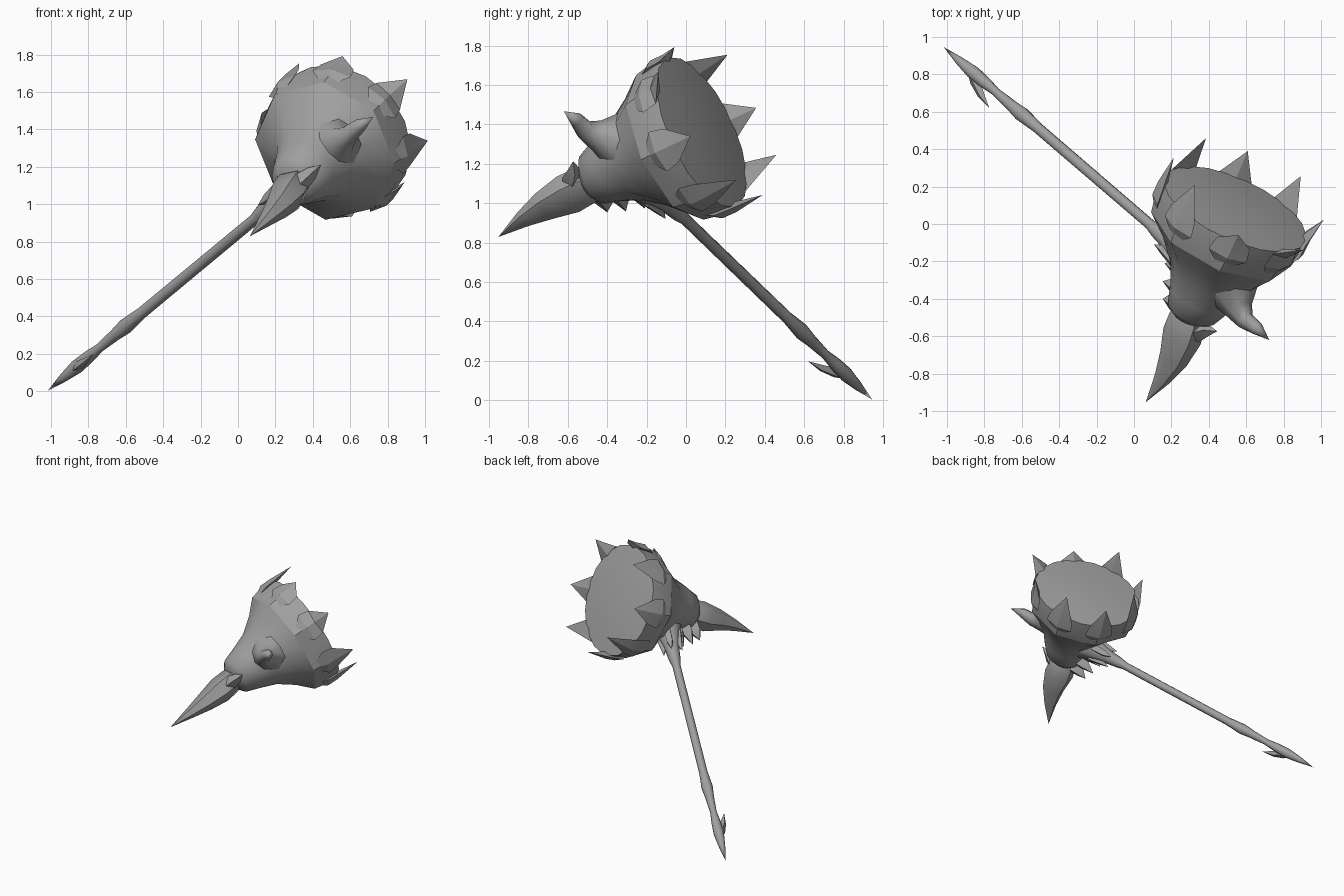
import bpy, bmesh, math
from mathutils import Vector

if "Cube" in bpy.data.objects:
    bpy.data.objects.remove(bpy.data.objects["Cube"])

metal = bpy.data.materials.new("grey_metal")
GREY = (0.35, 0.35, 0.35, 1)
metal.use_nodes = True
metal.diffuse_color = GREY
metal.node_tree.nodes["Principled BSDF"].inputs["Base Color"].default_value = GREY

# Tilted hammer frame: S runs to the striking face, U up the handle, V sideways
CENTRE = Vector((0.47, -0.07, 1.29))
S = Vector((0.39, 0.83, 0.39)).normalized()
U = Vector((0.63, -0.575, 0.52))
U = (U - S * U.dot(S)).normalized()
V = S.cross(U)


def place(p):
    return CENTRE + S * p[0] + U * p[1] + V * p[2]


def skin(name, rings, angle):
    """Join rings of points into a closed skin; zero-size rings become tips."""
    bm = bmesh.new()
    loops = [[bm.verts.new(place(p)) for p in ring] for ring in rings]
    n = len(loops[0])
    for lo, hi in zip(loops, loops[1:]):
        for i in range(n):
            j = (i + 1) % n
            bm.faces.new((lo[i], lo[j], hi[j], hi[i]))
    bm.faces.new(loops[0][::-1])
    bm.faces.new(loops[-1])
    bmesh.ops.remove_doubles(bm, verts=bm.verts, dist=0.0005)
    bmesh.ops.recalc_face_normals(bm, faces=bm.faces)
    mesh = bpy.data.meshes.new(name)
    bm.to_mesh(mesh)
    bm.free()
    mesh.materials.append(metal)
    obj = bpy.data.objects.new(name, mesh)
    bpy.context.collection.objects.link(obj)
    bpy.ops.object.select_all(action="DESELECT")
    obj.select_set(True)
    bpy.context.view_layer.objects.active = obj
    bpy.ops.object.shade_smooth_by_angle(angle=math.radians(angle))


def loft(name, path, radii, sides=6, side=(0, 0, 1), flat=1.0, angle=45):
    """Sweep a polygon along a path; flat scales its width along side."""
    pts = [Vector(p) for p in path]
    rings = []
    for i, (p, r) in enumerate(zip(pts, radii)):
        d = (pts[min(i + 1, len(pts) - 1)] - pts[max(i - 1, 0)]).normalized()
        e1 = Vector(side)
        e1 = (e1 - d * e1.dot(d)).normalized()
        e2 = d.cross(e1)
        turns = [math.tau * k / sides for k in range(sides)]
        rings.append([p + r * (e1 * math.cos(t) * flat + e2 * math.sin(t)) for t in turns])
    skin(name, rings, angle)


def head_ring(s, r, facet, shift):
    """Ring about the head axis; facet pulls it in to an octagon."""
    ring = []
    for k in range(16):
        t = math.tau * k / 16
        q = r * (1 - facet * (k % 2))
        ring.append((s, shift + q * math.cos(t), q * math.sin(t)))
    return ring


# Neck: tapers from the octagonal front rim down to the spike
skin("neck", [head_ring(*row) for row in (
    (-0.5, 0.09, 0, 0.02), (-0.46, 0.14, 0, 0.03), (-0.36, 0.175, 0, 0.04),
    (-0.24, 0.22, 0.02, 0.035), (-0.12, 0.305, 0.05, 0.02), (-0.015, 0.405, 0.076, 0))], 40)

# Drum: flat octagonal panels widening to a round, slightly domed striking face
skin("head_drum", [head_ring(*row) for row in (
    (-0.015, 0.405, 0.076, 0), (0.09, 0.425, 0.06, 0), (0.18, 0.42, 0.01, 0),
    (0.2, 0.22, 0, 0), (0.205, 0, 0, 0))], 22)

# Shaft with swollen grip and pointed pommel
loft("shaft",
     [(-0.24, u, 0.03) for u in (-2.2, -2.07, -1.96, -1.86, -1.77, -1.64, -1.55,
                                 -1.42, -0.48, -0.42, -0.34, -0.24, -0.1)],
     [0, 0.024, 0.038, 0.034, 0.024, 0.032, 0.042, 0.031, 0.03, 0.043, 0.052, 0.08, 0.12],
     8, angle=50)
loft("pommel_barb", [(-0.23, -1.98, 0.03), (-0.27, -1.92, 0.03), (-0.31, -1.85, 0.03),
                     (-0.34, -1.76, 0.03)], [0.03, 0.038, 0.024, 0], 4, flat=0.7)

# Long front spike with a raised collar point
loft("front_spike",
     [(-0.43, 0.0, 0), (-0.52, 0.02, 0.01), (-0.62, 0.025, 0.02), (-0.76, 0.03, 0.03),
      (-0.9, 0.015, 0.035), (-1.075, -0.02, 0.04)],
     [0.08, 0.11, 0.115, 0.085, 0.048, 0], 6, flat=0.85, angle=60)
loft("collar_point", [(-0.6, 0.07, 0.02), (-0.54, 0.11, 0.02), (-0.49, 0.16, 0.02),
                      (-0.46, 0.22, 0.02)], [0.02, 0.05, 0.035, 0], 4)

# Horn flaring out of the neck on the side opposite the shaft
loft("upper_horn",
     [(-0.14, 0.12, 0), (-0.21, 0.22, 0), (-0.265, 0.3, 0), (-0.29, 0.37, 0),
      (-0.28, 0.46, 0), (-0.29, 0.56, 0.01)],
     [0.22, 0.145, 0.08, 0.052, 0.038, 0], 8, flat=0.95, angle=60)

# Teeth under the neck and around the shaft socket
for s, u in ((-0.53, -0.2), (-0.45, -0.25), (-0.36, -0.29)):
    loft("neck_tooth", [(s + 0.04, -0.07, 0.02), (s + 0.03, (u - 0.07) / 2, 0.02),
                        (s, u, 0.03)], [0.055, 0.05, 0], 4)
for k in range(4):
    t = math.tau * (k + 0.5) / 4
    c, d = math.cos(t), math.sin(t)
    loft("socket_barb", [(-0.24 + 0.07 * c, -0.2, 0.03 + 0.07 * d),
                         (-0.24 + 0.06 * c, -0.3, 0.03 + 0.06 * d),
                         (-0.24 + 0.07 * c, -0.37, 0.03 + 0.07 * d)], [0.035, 0.03, 0], 4)

# Ring of blade-like spikes around the striking face
TIPS = ((0.52, 0.26), (0.46, 0.31), (0.42, 0.37), (0.42, 0.34),
        (0.37, 0.39), (0.42, 0.33), (0.43, 0.36), (0.45, 0.24))
for k, (r, s) in enumerate(TIPS):
    t = math.tau * k / 8
    c, d = math.cos(t), math.sin(t)
    path = [(0.01, 0.385), (0.09, 0.41), (0.17, 0.415), (s, r)]
    loft("face_spike", [(a, q * c, q * d) for a, q in path], [0.03, 0.11, 0.095, 0], 4,
         side=(0, c, d), flat=0.28, angle=25)
